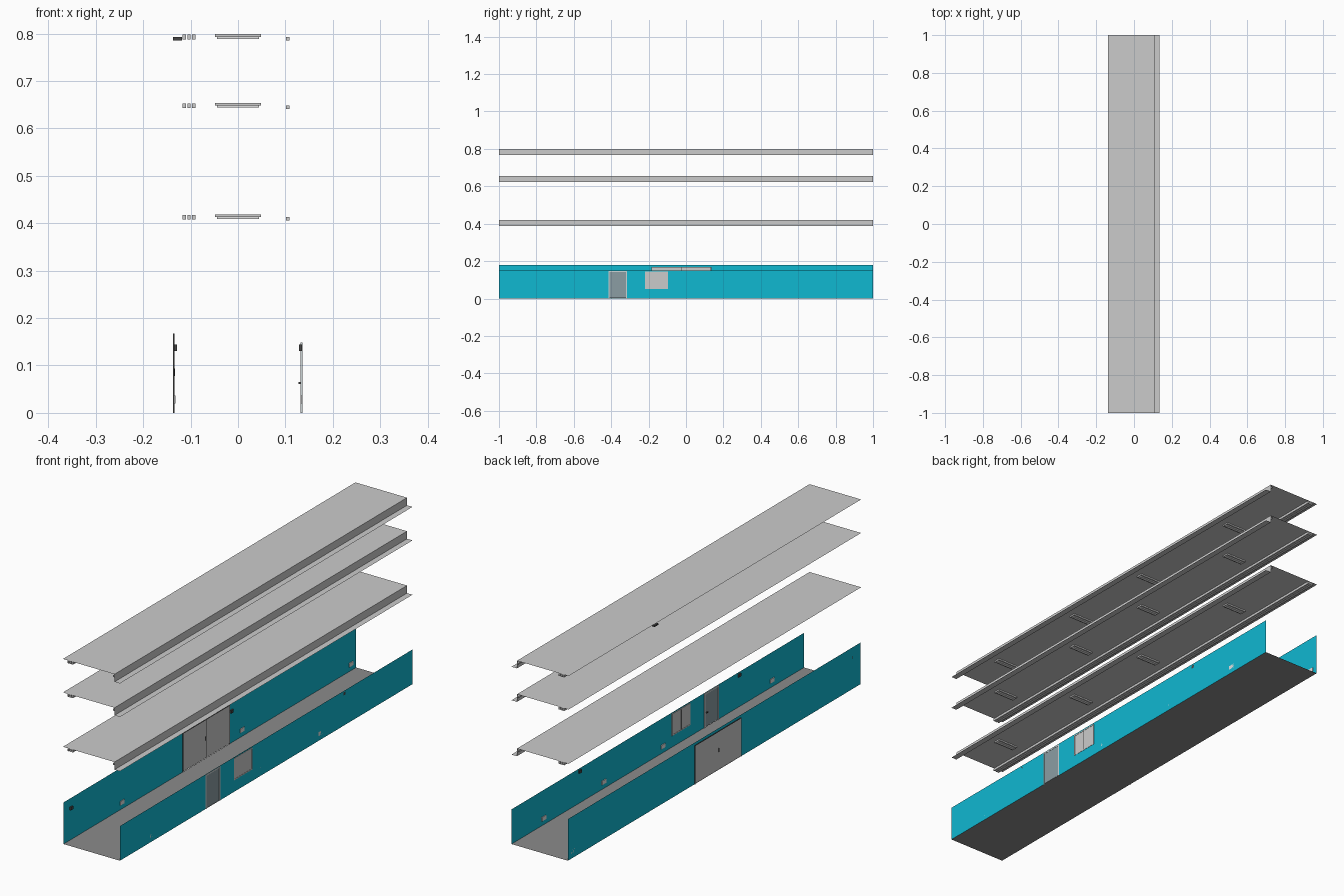
import bpy

cube = bpy.data.objects.get("Cube")
if cube:
    bpy.data.objects.remove(cube, do_unlink=True)


def material(name, r, g, b):
    m = bpy.data.materials.new(name)
    m.use_nodes = True
    m.diffuse_color = (r, g, b, 1)
    for n in m.node_tree.nodes:
        if n.type == 'BSDF_PRINCIPLED':
            n.inputs["Base Color"].default_value = (r, g, b, 1)
    return m


TEAL = material("teal wall", 0.005, 0.48, 0.64)
GREY = material("light grey", 0.6, 0.6, 0.6)
FLOOR = material("floor grey", 0.26, 0.26, 0.26)
GLASS = material("grey glass", 0.26, 0.34, 0.37)
FRAME = material("pale frame", 0.6, 0.66, 0.67)
WHITE = material("white plastic", 0.75, 0.75, 0.75)
DARK = material("dark fitting", 0.06, 0.06, 0.06)


def mesh(name, verts, faces, mat):
    me = bpy.data.meshes.new(name)
    me.from_pydata(verts, [], faces)
    me.materials.append(mat)
    ob = bpy.data.objects.new(name, me)
    bpy.context.collection.objects.link(ob)
    return ob


def box(name, x, y, z, mat):
    """Box spanning the given (low, high) ranges."""
    v = [(a, b, c) for a in x for b in y for c in z]
    f = [(0, 1, 3, 2), (4, 6, 7, 5), (0, 4, 5, 1), (2, 3, 7, 6), (0, 2, 6, 4), (1, 5, 7, 3)]
    return mesh(name, v, f, mat)


def sheet(name, profile, mat):
    """Thin folded sheet: an x-z profile run along the whole length."""
    n = len(profile)
    v = [(x, y, z) for y in (-1, 1) for x, z in profile]
    return mesh(name, v, [(i, i + 1, n + i + 1, n + i) for i in range(n - 1)], mat)


def wall(name, x, height, openings):
    """Single-sheet wall with rectangular openings (y0, y1, z0, z1)."""
    ys = sorted({-1, 1} | {y for o in openings for y in o[:2]})
    zs = sorted({0, height} | {z for o in openings for z in o[2:]})
    v, f = [], []
    for a, b in zip(ys, ys[1:]):
        for c, d in zip(zs, zs[1:]):
            my, mz = (a + b) / 2, (c + d) / 2
            if any(o[0] < my < o[1] and o[2] < mz < o[3] for o in openings):
                continue
            k = len(v)
            v += [(x, a, c), (x, b, c), (x, b, d), (x, a, d)]
            f.append((k, k + 1, k + 2, k + 3) if x > 0 else (k + 3, k + 2, k + 1, k))
    return mesh(name, v, f, TEAL)


def frame(name, x, y, z, t, mat, sill):
    """Two jambs and a head, with a sill if wanted."""
    box(name + "_jamb_front", x, (y[0], y[0] + t), z, mat)
    box(name + "_jamb_back", x, (y[1] - t, y[1]), z, mat)
    box(name + "_head", x, y, (z[1] - t, z[1]), mat)
    if sill:
        box(name + "_sill", x, y, (z[0], z[0] + t), mat)


W = 0.135

# Floor and walls
sheet("floor", [(-W, 0), (W, 0)], FLOOR)
wall("left_wall", W, 0.15, [(-0.415, -0.315, 0, 0.148), (-0.22, -0.095, 0.05, 0.145)])
wall("right_wall", -W, 0.18, [(-0.185, 0.135, 0, 0.168)])

# Single glazed door
DX = (W - 0.003, W + 0.001)
frame("door", DX, (-0.415, -0.315), (0, 0.148), 0.006, FRAME, False)
box("door_panel", (W - 0.002, W), (-0.409, -0.321), (0.002, 0.142), GLASS)
box("door_handle", (W - 0.007, W - 0.002), (-0.335, -0.326), (0.061, 0.065), DARK)

# Window with two sashes
frame("window", DX, (-0.22, -0.095), (0.05, 0.145), 0.004, GREY, True)
for i, y in enumerate((-0.216, -0.157)):
    box(f"window_sash_{i}", (W - 0.002, W), (y, y + 0.057), (0.054, 0.141), GREY)
box("window_mullion", (W - 0.003, W), (-0.159, -0.157), (0.054, 0.141), DARK)

# Large double door
LX = (-W - 0.002, -W + 0.001)
frame("double_door", LX, (-0.185, 0.135), (0, 0.168), 0.003, DARK, False)
for i, y in enumerate((-0.182, -0.024)):
    box(f"double_door_leaf_{i}", (-W - 0.001, -W + 0.001), (y, y + 0.156), (0.002, 0.165), GREY)
box("double_door_gap", (-W - 0.001, -W), (-0.026, -0.024), (0.002, 0.165), DARK)
box("double_door_handle", (-W - 0.002, -W + 0.002), (-0.034, -0.029), (0.078, 0.094), DARK)

# Sockets low down and dark fittings high up on the inside of both walls
for side, sockets, fittings in ((-1, (-0.6, 0.22, 0.965), (-0.95, 0.147)),
                                (1, (0.78, 0.37, -0.035, -0.78), (0.535, -0.555))):
    word = "left" if side > 0 else "right"
    for i, y in enumerate(sockets):
        box(f"{word}_socket_{i}", sorted((side * W, side * (W - 0.003))),
            (y - 0.014, y + 0.014), (0.02, 0.037), WHITE)
    for i, y in enumerate(fittings):
        box(f"{word}_wall_fitting_{i}", sorted((side * W, side * (W - 0.006))),
            (y - 0.008, y + 0.008), (0.131, 0.144), DARK)

# Three stacked ceilings with a stepped edge, lamps and service rails
for name, z in (("lower", 0.42), ("middle", 0.655), ("upper", 0.8)):
    sheet(f"{name}_ceiling", [(-W - 0.003, z), (0.109, z), (0.109, z - 0.033), (W, z - 0.033)], GREY)
    for i, y in enumerate((-0.815, -0.336, 0.09, 0.637)):
        box(f"{name}_lamp_{i}", (-0.048, 0.048), (y - 0.014, y + 0.014), (z - 0.007, z - 0.001), GREY)
        box(f"{name}_lamp_tube_{i}", (-0.044, 0.044), (y - 0.007, y + 0.007), (z - 0.011, z - 0.007), WHITE)
    for i, x in enumerate((-0.117, -0.107, -0.097)):
        box(f"{name}_rail_{i}", (x, x + 0.007), (-1, 1), (z - 0.012, z - 0.002), GREY)
    box(f"{name}_edge_rail", (0.101, 0.1085), (-1, 1), (z - 0.014, z - 0.007), GREY)

# Small fitting at the edge of the upper ceiling
box("edge_fitting", (-W - 0.002, -0.118), (0.385, 0.41), (0.786, 0.793), DARK)
